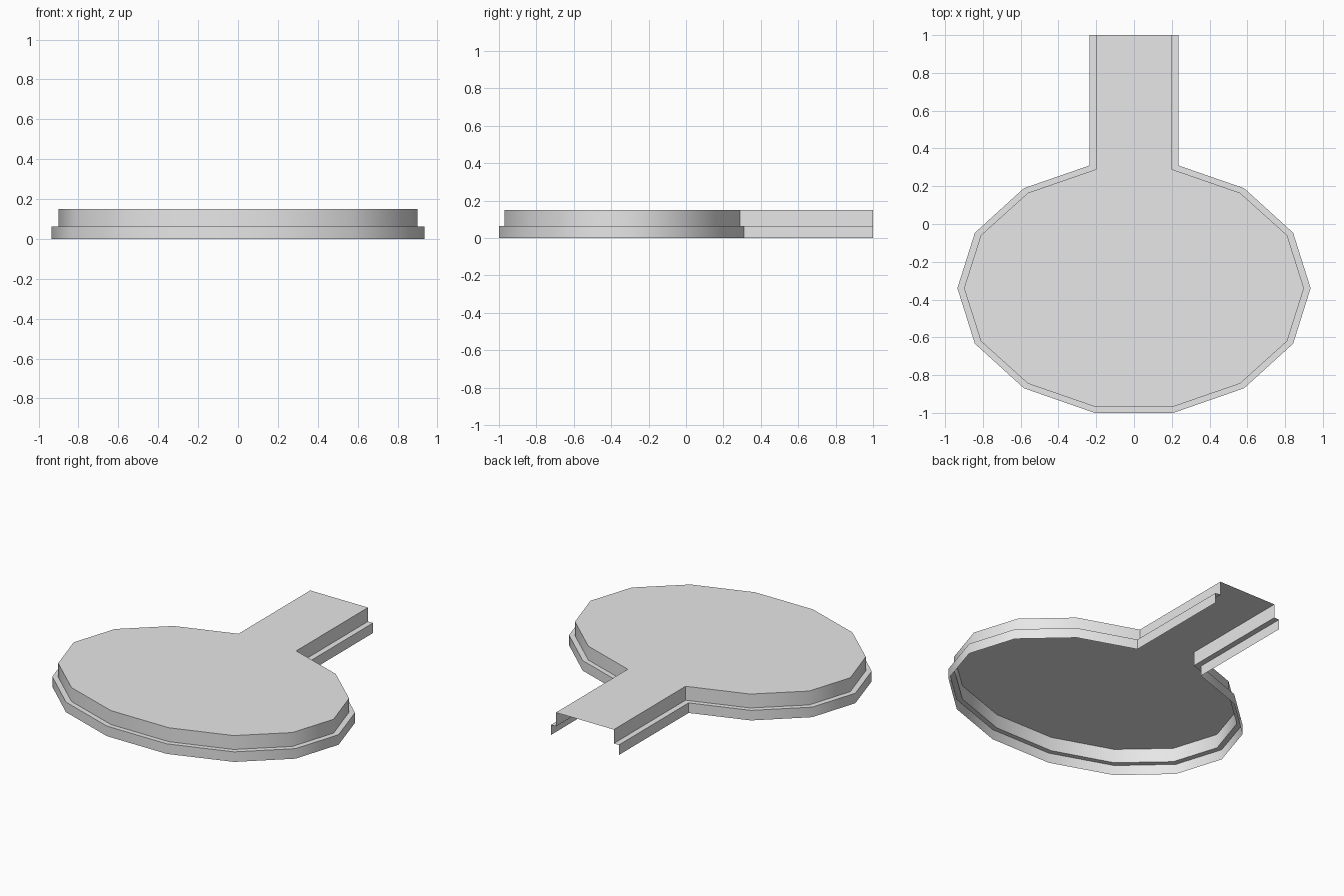
import bpy
import math

cube = bpy.data.objects.get("Cube")
if cube:
    bpy.data.objects.remove(cube, do_unlink=True)

grey = bpy.data.materials.new("light_grey")
grey.use_nodes = True
grey.diffuse_color = (0.8, 0.8, 0.8, 1)
grey.node_tree.nodes["Principled BSDF"].inputs["Base Color"].default_value = (0.8, 0.8, 0.8, 1)

SIDES = 14
CENTRE_Y = -0.34
BACK_Y = 1.0


def outline(rx, ry, neck, shoulder):
    """Counter-clockwise open path: neck, round the oval, neck again."""
    oval = []
    for k in range(5, SIDES + 3):
        a = math.tau * k / SIDES
        oval.append((rx * math.cos(a), CENTRE_Y + ry * math.sin(a)))
    return ([(-neck, BACK_Y), (-neck, shoulder)] + oval
            + [(neck, shoulder), (neck, BACK_Y)])


def add_part(name, verts, faces):
    mesh = bpy.data.meshes.new(name)
    mesh.from_pydata(verts, [], faces)
    mesh.materials.append(grey)
    obj = bpy.data.objects.new(name, mesh)
    bpy.context.collection.objects.link(obj)
    return obj


def strip(name, low_path, low_z, high_path, high_z):
    """Band of quads between two matching paths, open at the back."""
    n = len(low_path)
    verts = [(x, y, low_z) for x, y in low_path] + [(x, y, high_z) for x, y in high_path]
    faces = [(i, i + 1, n + i + 1, n + i) for i in range(n - 1)]
    return add_part(name, verts, faces)


inner = outline(0.90, 0.646, 0.20, 0.29)
outer = outline(0.935, 0.677, 0.235, 0.31)
LEDGE_Z, TOP_Z = 0.063, 0.15

# Open shell: stepped skirt under a flat deck
lower_wall = strip("lower_wall", outer, 0, outer, LEDGE_Z)
ledge = strip("ledge", outer, LEDGE_Z, inner, LEDGE_Z)
upper_wall = strip("upper_wall", inner, LEDGE_Z, inner, TOP_Z)
deck = add_part("deck", [(x, y, TOP_Z) for x, y in inner], [tuple(range(len(inner)))])

# Smooth the oval walls, keep the neck corners sharp
bpy.ops.object.select_all(action="DESELECT")
for wall in (lower_wall, upper_wall):
    wall.select_set(True)
    bpy.context.view_layer.objects.active = wall
bpy.ops.object.shade_smooth_by_angle(angle=math.radians(40))
